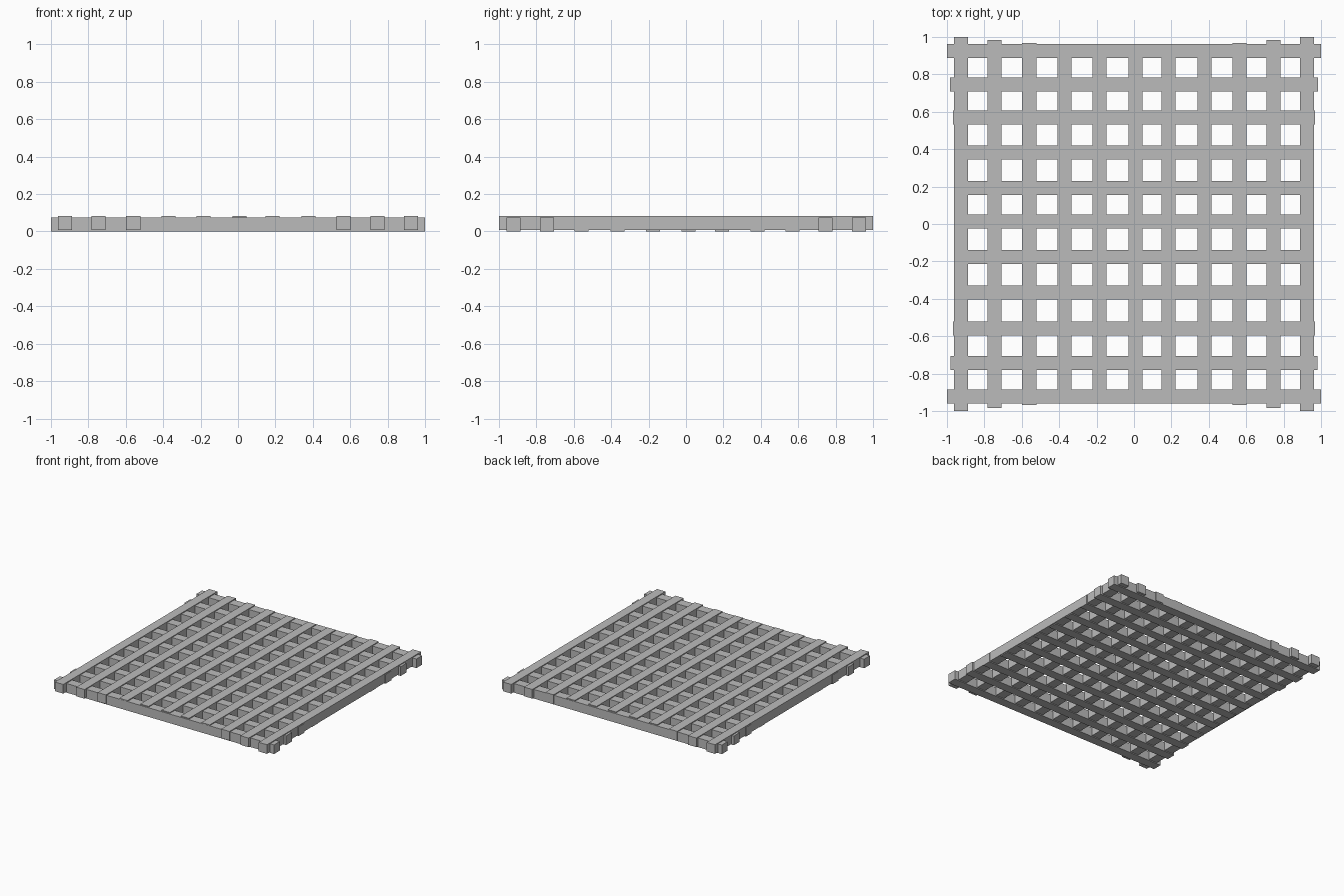
import bpy

cube = bpy.data.objects.get("Cube")
if cube:
    bpy.data.objects.remove(cube, do_unlink=True)

# Single flat grey
grey = bpy.data.materials.new("plain grey")
grey.use_nodes = True
COLOUR = (0.5, 0.5, 0.5, 1)
grey.diffuse_color = COLOUR
grey.node_tree.nodes["Principled BSDF"].inputs["Base Color"].default_value = COLOUR

WIDTH = 0.075
# Slightly uneven spacing of the bars in each direction
LENGTHWISE_X = (-0.926, -0.745, -0.56, -0.371, -0.184, 0.008, 0.184, 0.376, 0.563, 0.747, 0.926)
CROSSWISE_Y = (-0.922, -0.742, -0.558, -0.366, -0.176, 0.013, 0.192, 0.382, 0.569, 0.745, 0.925)


def reach(offset):
    """Half length of a bar: the outer bars stick out further."""
    return 0.95 + 0.05 * min(1, abs(offset) / 0.922) ** 2


def bar(name, location, size):
    bpy.ops.mesh.primitive_cube_add(size=1, location=location)
    obj = bpy.context.object
    obj.name = name
    obj.scale = size
    bpy.ops.object.transform_apply(location=False, rotation=False, scale=True)
    obj.data.materials.append(grey)


# Crosswise bars rest on the ground
for i, y in enumerate(CROSSWISE_Y):
    bar(f"crosswise_bar_{i + 1}", (0, y, WIDTH / 2), (2 * reach(y), WIDTH, WIDTH))

# Lengthwise bars are let in, standing slightly proud on top
for i, x in enumerate(LENGTHWISE_X):
    bar(f"lengthwise_bar_{i + 1}", (x, 0, 0.007 + WIDTH / 2), (WIDTH, 2 * reach(x), WIDTH))
